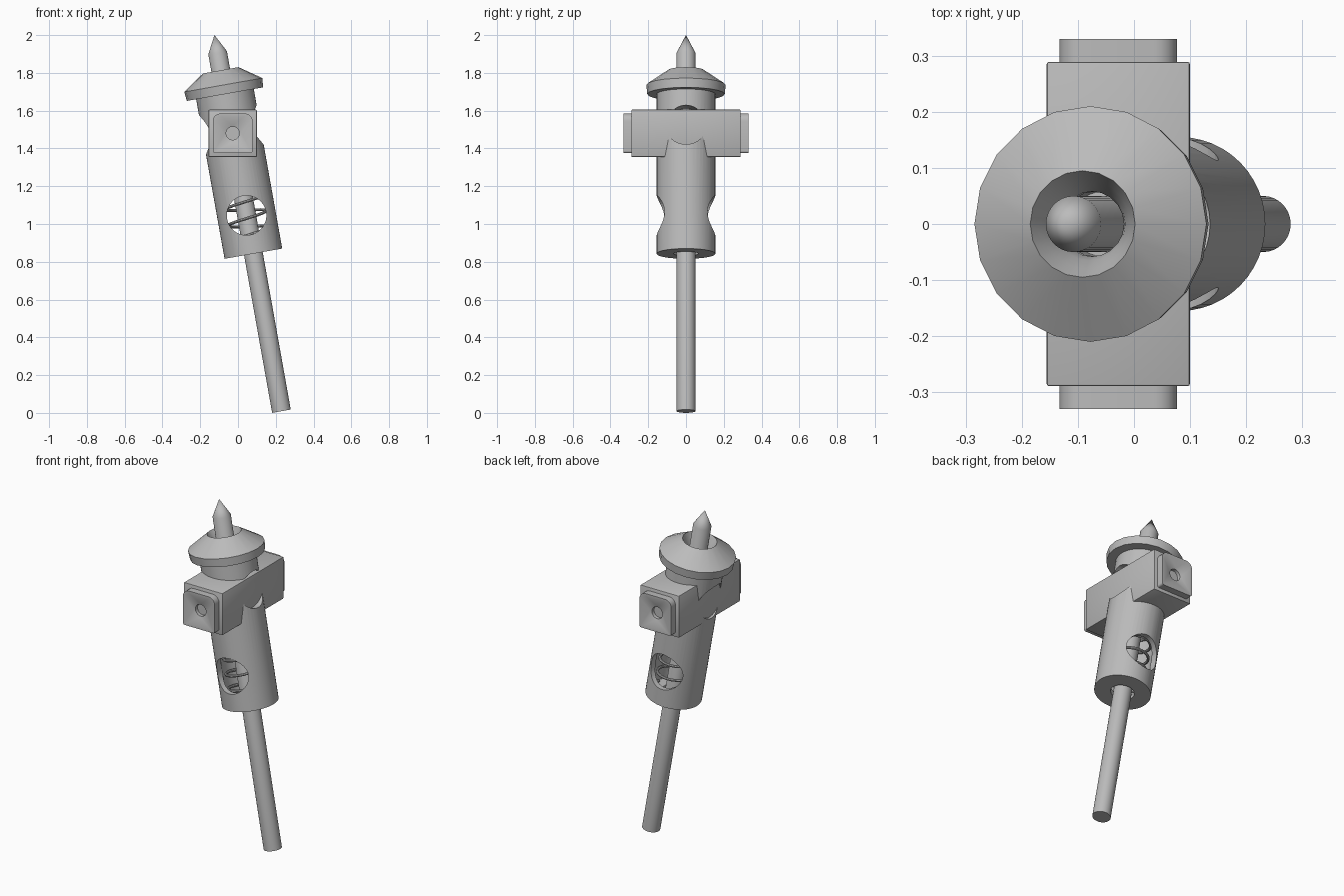
import bpy, bmesh, math
from mathutils import Matrix, Vector

if "Cube" in bpy.data.objects:
    bpy.data.objects.remove(bpy.data.objects["Cube"], do_unlink=True)

grey = bpy.data.materials.new("plain_grey")
grey.use_nodes = True
colour = (0.5, 0.5, 0.5, 1)
grey.diffuse_color = colour
grey.node_tree.nodes["Principled BSDF"].inputs["Base Color"].default_value = colour

# Leaning frame: local z runs along the rod from its lower end
LEAN = Matrix.Translation((0.23, 0, 0.009)) @ Matrix.Rotation(math.radians(-10.1), 4, 'Y')


def finish(name, bm, matrix=Matrix(), smooth=True):
    bmesh.ops.remove_doubles(bm, verts=bm.verts, dist=1e-5)
    bmesh.ops.recalc_face_normals(bm, faces=bm.faces)
    mesh = bpy.data.meshes.new(name)
    bm.to_mesh(mesh)
    bm.free()
    mesh.materials.append(grey)
    ob = bpy.data.objects.new(name, mesh)
    bpy.context.collection.objects.link(ob)
    ob.matrix_world = matrix
    if smooth:
        shade(ob)
    return ob


def activate(ob):
    bpy.ops.object.select_all(action='DESELECT')
    ob.select_set(True)
    bpy.context.view_layer.objects.active = ob


def shade(ob):
    activate(ob)
    bpy.ops.object.shade_smooth_by_angle(angle=math.radians(30))


def loft(bm, rings, close=False):
    rows = [[bm.verts.new(p) for p in ring] for ring in rings]
    pairs = list(zip(rows, rows[1:]))
    if close:
        pairs.append((rows[-1], rows[0]))
    for a, b in pairs:
        for i in range(len(a)):
            j = (i + 1) % len(a)
            bm.faces.new((a[i], a[j], b[j], b[i]))
    return rows


def lathe(name, profile, sides, closed):
    bm = bmesh.new()
    turns = [2 * math.pi * i / sides for i in range(sides)]
    rings = [[(r * math.cos(t), r * math.sin(t), z) for t in turns] for r, z in profile]
    rows = loft(bm, rings, closed)
    if not closed:
        bm.faces.new(rows[0])
        bmesh.ops.remove_doubles(bm, verts=rows[-1], dist=1e-3)
    return finish(name, bm, LEAN)


def bore(target, axis, height):
    # Cut a round hole straight through the body
    bm = bmesh.new()
    turn = Matrix.Rotation(math.pi / 2, 4, axis)
    bmesh.ops.create_cone(bm, cap_ends=True, segments=48, radius1=0.105, radius2=0.105,
                          depth=1, matrix=Matrix.Translation((0, 0, height)) @ turn)
    cutter = finish("bore_cutter", bm, LEAN, False)
    cutter.hide_render = True
    mod = target.modifiers.new("bore", 'BOOLEAN')
    mod.operation = 'DIFFERENCE'
    mod.solver = 'EXACT'
    mod.object = cutter
    activate(target)
    bpy.ops.object.modifier_apply(modifier=mod.name)
    bpy.data.objects.remove(cutter, do_unlink=True)


# Pointed centre rod
lathe("pointed_rod", [(0.05, 0), (0.05, 1.927), (0, 2.023)], 32, False)

# Barrel: hollow spring chamber below, narrow rod passage above
barrel = lathe("barrel", [(0.155, 0.847), (0.155, 1.72), (0.058, 1.72), (0.058, 1.33),
                          (0.125, 1.33), (0.125, 0.875), (0.065, 0.875), (0.065, 0.847)], 48, True)
bore(barrel, 'X', 1.053)   # front and back windows
bore(barrel, 'Y', 1.513)   # side recesses
shade(barrel)

# Conical cap with a dished opening
lathe("cap", [(0.205, 1.705), (0.21, 1.754), (0.095, 1.833), (0.08, 1.8), (0.065, 1.765),
              (0.058, 1.74), (0.058, 1.705)], 20, True)

# Coil spring around the rod
curve = bpy.data.curves.new("spring", 'CURVE')
curve.dimensions = '3D'
curve.bevel_depth = 0.008
curve.bevel_resolution = 2
curve.use_fill_caps = True
line = curve.splines.new('POLY')
steps, coils = 144, 5
line.points.add(steps)
for i, p in enumerate(line.points):
    t = 2 * math.pi * coils * i / steps
    p.co = (0.108 * math.cos(t), 0.108 * math.sin(t), 0.885 + 0.435 * i / steps, 1)
curve.materials.append(grey)
spring = bpy.data.objects.new("spring", curve)
bpy.context.collection.objects.link(spring)
spring.matrix_world = LEAN
activate(spring)
bpy.ops.object.convert(target='MESH')
shade(spring)

# Upright cross block
CENTRE = Vector((-0.028, 0, 1.48))
bm = bmesh.new()
bmesh.ops.create_cube(bm, size=1, matrix=Matrix.Diagonal((0.255, 0.578, 0.25, 1)))
bmesh.ops.bevel(bm, geom=bm.edges[:], offset=0.004, segments=2, affect='EDGES', profile=0.5)
finish("cross_block", bm, Matrix.Translation(CENTRE))


# End plates: rounded upper corners, dished face and a round socket
def outline(half, y, top, bottom):
    pts = []
    for k in range(4):
        r = top if k < 2 else bottom
        sx, sz = (1, -1, -1, 1)[k], (1, 1, -1, -1)[k]
        for j in range(6):
            a = math.pi / 2 * (k + j / 5)
            pts.append((sx * (half - r) + r * math.cos(a), y,
                        sz * (half - r) + r * math.sin(a)))
    return pts


def circle(r, y):
    return [(r * math.cos(a), y, r * math.sin(a))
            for a in (math.pi / 12 * (i + 0.5) for i in range(24))]


for name, side in (("front_plate", -1), ("back_plate", 1)):
    bm = bmesh.new()
    rows = loft(bm, [outline(0.105, 0.28, 0.04, 0.012), outline(0.105, 0.33, 0.04, 0.012),
                     outline(0.09, 0.33, 0.03, 0.008), circle(0.044, 0.315),
                     circle(0.035, 0.312), circle(0.035, 0.292)])
    bm.faces.new(rows[0])
    bm.faces.new(rows[-1])
    for v in bm.verts:
        v.co.y *= side
    finish(name, bm, Matrix.Translation(CENTRE))
